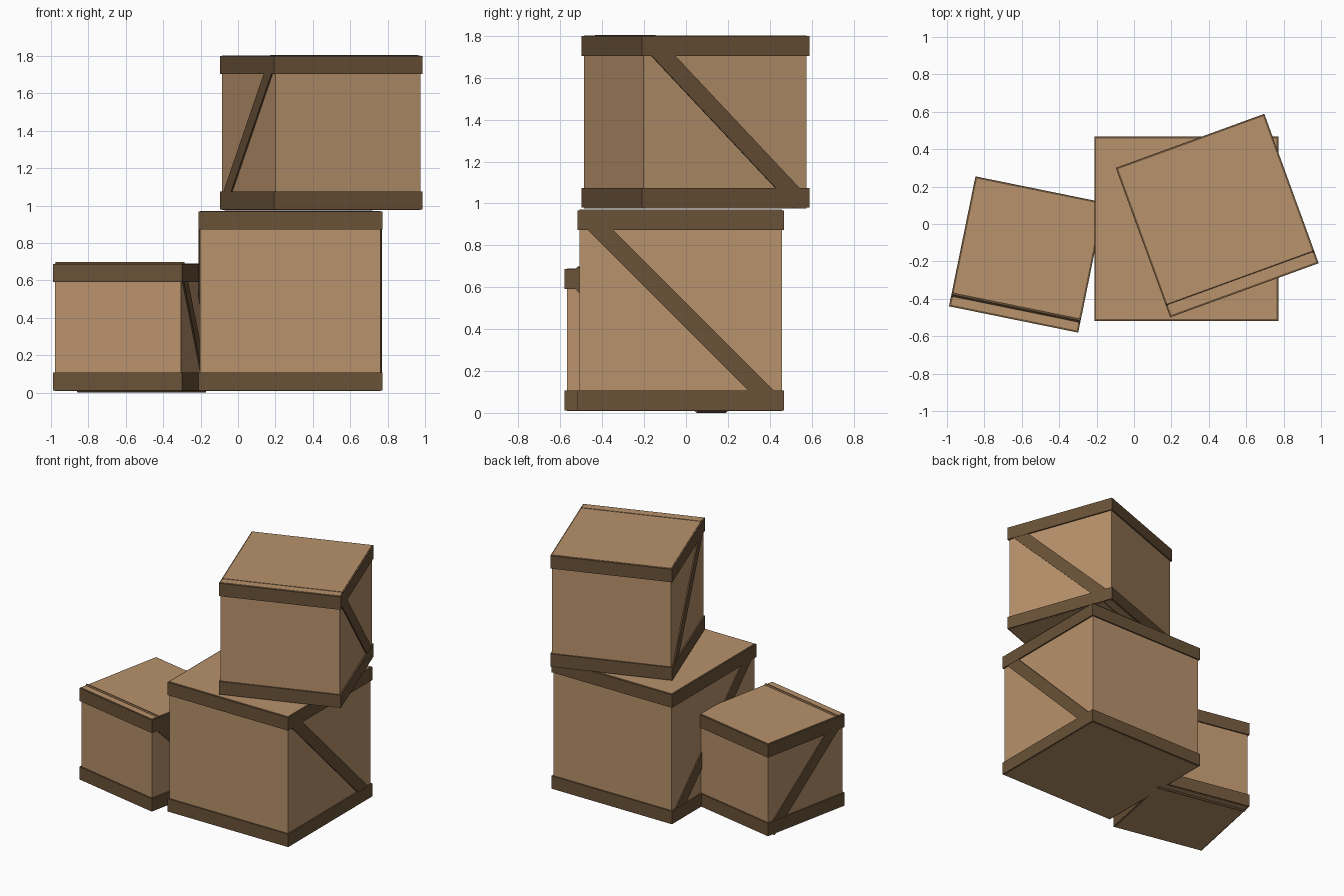
import bpy
from math import radians, cos, sin
from mathutils import Matrix

cube = bpy.data.objects.get("Cube")
if cube:
    bpy.data.objects.remove(cube, do_unlink=True)


def material(name, rgb):
    m = bpy.data.materials.new(name)
    m.use_nodes = True
    m.diffuse_color = (*rgb, 1)
    m.node_tree.nodes["Principled BSDF"].inputs["Base Color"].default_value = (*rgb, 1)
    return m


light_wood = material("light wood", (0.479, 0.287, 0.147))
dark_wood = material("dark wood", (0.144, 0.084, 0.040))


def box(name, size, matrix, mat):
    bpy.ops.mesh.primitive_cube_add(size=1)
    ob = bpy.context.object
    ob.name = name
    ob.data.transform(Matrix.Diagonal((*size, 1)))
    ob.matrix_world = matrix
    ob.data.materials.append(mat)
    return ob


BAND = 0.095       # height of the top and bottom bands
INSET = 0.01       # how far the panels sit inside the bands
BRACE = 0.085      # width of the diagonal brace


def crate(name, centre, angle, width, depth, height, brace_reach):
    place = Matrix.Translation(centre) @ Matrix.Rotation(radians(angle), 4, 'Z')

    # panelled body, just proud of the bands at top and bottom
    box(name + "_body", (width - 2 * INSET, depth - 2 * INSET, height + 0.006),
        place, light_wood)

    # bands round the top and bottom
    for label, side in (("top", 1), ("bottom", -1)):
        shift = Matrix.Translation((0, 0, side * (height - BAND) / 2))
        box(f"{name}_{label}_band", (width, depth, BAND), place @ shift, dark_wood)

    # diagonal beam through the crate, showing on both sides
    tilt = radians(45)
    length = 2 * (brace_reach - BRACE / 2 * sin(tilt)) / cos(tilt)
    box(name + "_brace", (width - 0.004, BRACE, length),
        place @ Matrix.Rotation(tilt, 4, 'X'), dark_wood)


crate("large_crate", (0.28, -0.025, 0.49), 0, 0.985, 0.985, 0.955, 0.475)
crate("small_crate", (-0.573, -0.163, 0.35), -11.5, 0.705, 0.709, 0.675, 0.35)
crate("upper_crate", (0.445, 0.045, 1.39), 20, 0.845, 0.85, 0.82, 0.415)
